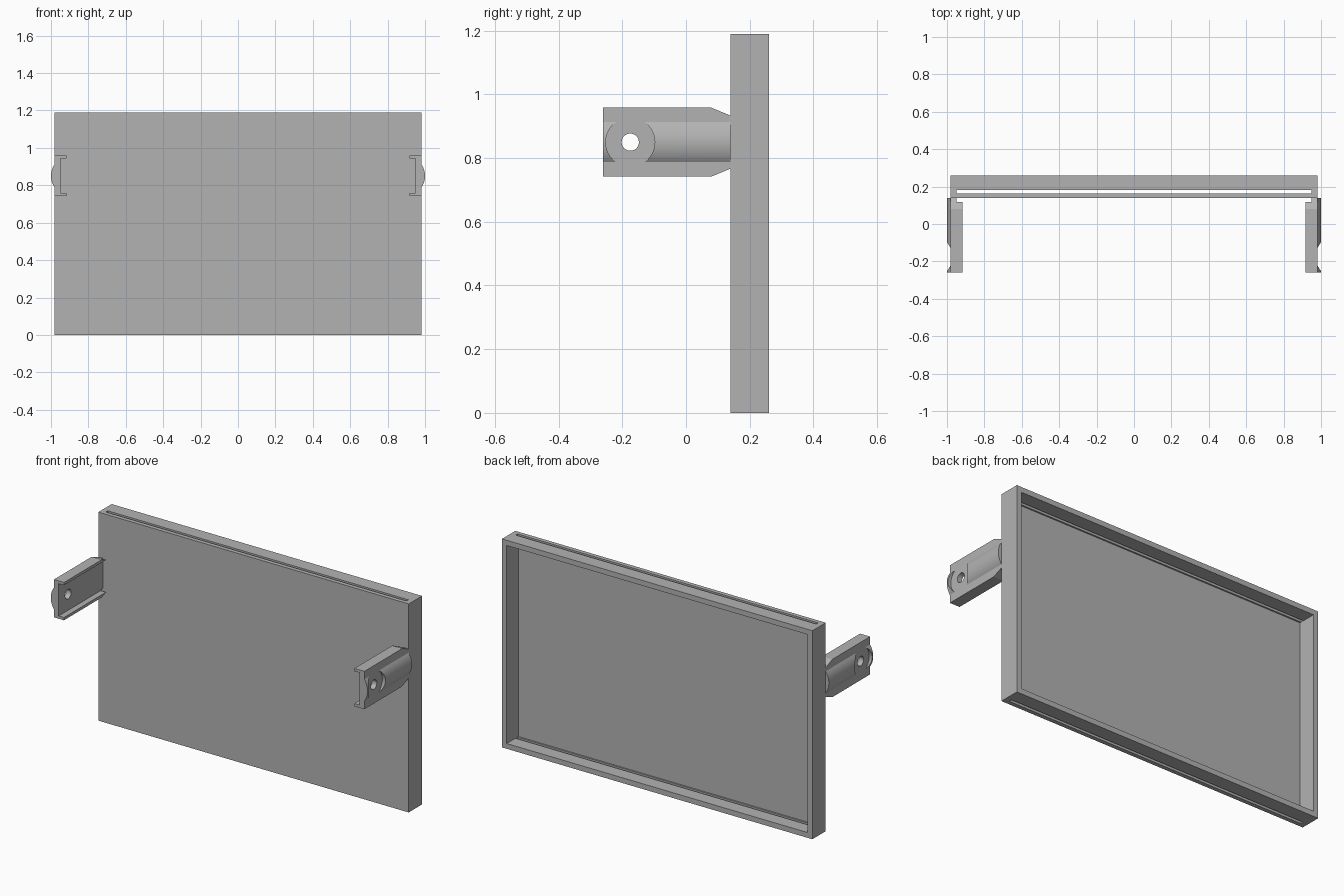
import bpy
import bmesh
import math
from mathutils import Matrix, Vector

default = bpy.data.objects.get("Cube")
if default:
    bpy.data.objects.remove(default, do_unlink=True)

grey = bpy.data.materials.new("plain_grey")
grey.use_nodes = True
grey.diffuse_color = (0.45, 0.45, 0.45, 1)
grey.node_tree.nodes["Principled BSDF"].inputs["Base Color"].default_value = grey.diffuse_color


def add_object(name, bm):
    bmesh.ops.recalc_face_normals(bm, faces=bm.faces)
    mesh = bpy.data.meshes.new(name)
    bm.to_mesh(mesh)
    bm.free()
    mesh.materials.append(grey)
    obj = bpy.data.objects.new(name, mesh)
    bpy.context.collection.objects.link(obj)
    return obj


def box(name, low, high):
    low, high = Vector(low), Vector(high)
    bm = bmesh.new()
    place = Matrix.Translation((low + high) / 2) @ Matrix.Diagonal((*(high - low), 1))
    bmesh.ops.create_cube(bm, size=1, matrix=place)
    return add_object(name, bm)


def prism(name, outline, offset):
    bm = bmesh.new()
    face = bm.faces.new([bm.verts.new(p) for p in outline])
    made = bmesh.ops.extrude_face_region(bm, geom=[face])["geom"]
    moved = [v for v in made if isinstance(v, bmesh.types.BMVert)]
    bmesh.ops.translate(bm, verts=moved, vec=offset)
    return add_object(name, bm)


def side_cylinder(name, radius, x_low, x_high):
    """Cylinder along x around the pivot of the bracket."""
    bm = bmesh.new()
    place = Matrix.Translation(((x_low + x_high) / 2, PIVOT_Y, MID_Z)) @ Matrix.Rotation(math.pi / 2, 4, "Y")
    bmesh.ops.create_cone(bm, cap_ends=True, segments=64, radius1=radius,
                          radius2=radius, depth=x_high - x_low, matrix=place)
    return add_object(name, bm)


def cut(obj, cutters):
    """Apply boolean differences, then drop the cutters."""
    for cutter in cutters:
        cutter.hide_render = True
        mod = obj.modifiers.new("cut", "BOOLEAN")
        mod.operation = "DIFFERENCE"
        mod.solver = "EXACT"
        mod.object = cutter
    graph = bpy.context.evaluated_depsgraph_get()
    result = bpy.data.meshes.new_from_object(obj.evaluated_get(graph))
    obj.modifiers.clear()
    obj.data = result
    for cutter in cutters:
        bpy.data.objects.remove(cutter, do_unlink=True)


# Panel: shallow tray open to the back, slotted through top and bottom rims
FRONT, BACK, HEIGHT, RIM = 0.14, 0.26, 1.19, 0.03
panel = box("panel", (-0.98, FRONT, 0), (0.98, BACK, HEIGHT))
cut(panel, [
    box("recess_cutter", (-0.95, 0.155, RIM), (0.95, BACK + 0.1, HEIGHT - RIM)),
    box("slot_cutter", (-0.949, 0.164, -0.1), (0.949, 0.181, HEIGHT + 0.1)),
])

# Bracket: channel section with a rounded outer rib, extruded front to back
PIVOT_Y, MID_Z, TIP_Y = -0.175, 0.85, -0.26
HALF, LIP, RIB, BULGE = 0.108, 0.016, 0.0625, 0.02
WEB_IN, WEB_OUT, LIP_IN = 0.95, 0.98, 0.917
radius = (RIB ** 2 + BULGE ** 2) / (2 * BULGE)
sweep = math.asin(RIB / radius)
section = [(LIP_IN, HALF), (LIP_IN, HALF - LIP), (WEB_IN, HALF - LIP),
           (WEB_IN, LIP - HALF), (LIP_IN, LIP - HALF), (LIP_IN, -HALF), (WEB_OUT, -HALF)]
for i in range(25):
    a = sweep * (i / 12 - 1)
    section.append((1 - radius + radius * math.cos(a), radius * math.sin(a)))
section.append((WEB_OUT, HALF))
brackets = prism("side_brackets", [(x, TIP_Y, MID_Z + z) for x, z in section],
                 (0, FRONT - TIP_Y, 0))

# Flat round seat, pivot hole and tapered rear corners
cutters = [side_cylinder("seat_cutter", 0.077, WEB_OUT, 1.1),
           side_cylinder("hole_cutter", 0.027, 0.9, 1.1)]
for sign in (1, -1):
    wedge = [(0.08, HALF), (0.16, HALF - 0.033), (0.16, HALF + 0.1), (0.08, HALF + 0.1)]
    cutters.append(prism("taper_cutter", [(0.85, y, MID_Z + sign * z) for y, z in wedge], (0.3, 0, 0)))
cut(brackets, cutters)

# Smooth the rib and hole, keeping hard edges
bpy.ops.object.select_all(action="DESELECT")
brackets.select_set(True)
bpy.context.view_layer.objects.active = brackets
bpy.ops.object.shade_smooth_by_angle(angle=math.radians(20))

# Mirror onto the other side of the panel
mirror = brackets.modifiers.new("mirror", "MIRROR")
mirror.mirror_object = panel
mirror.use_mirror_merge = False
